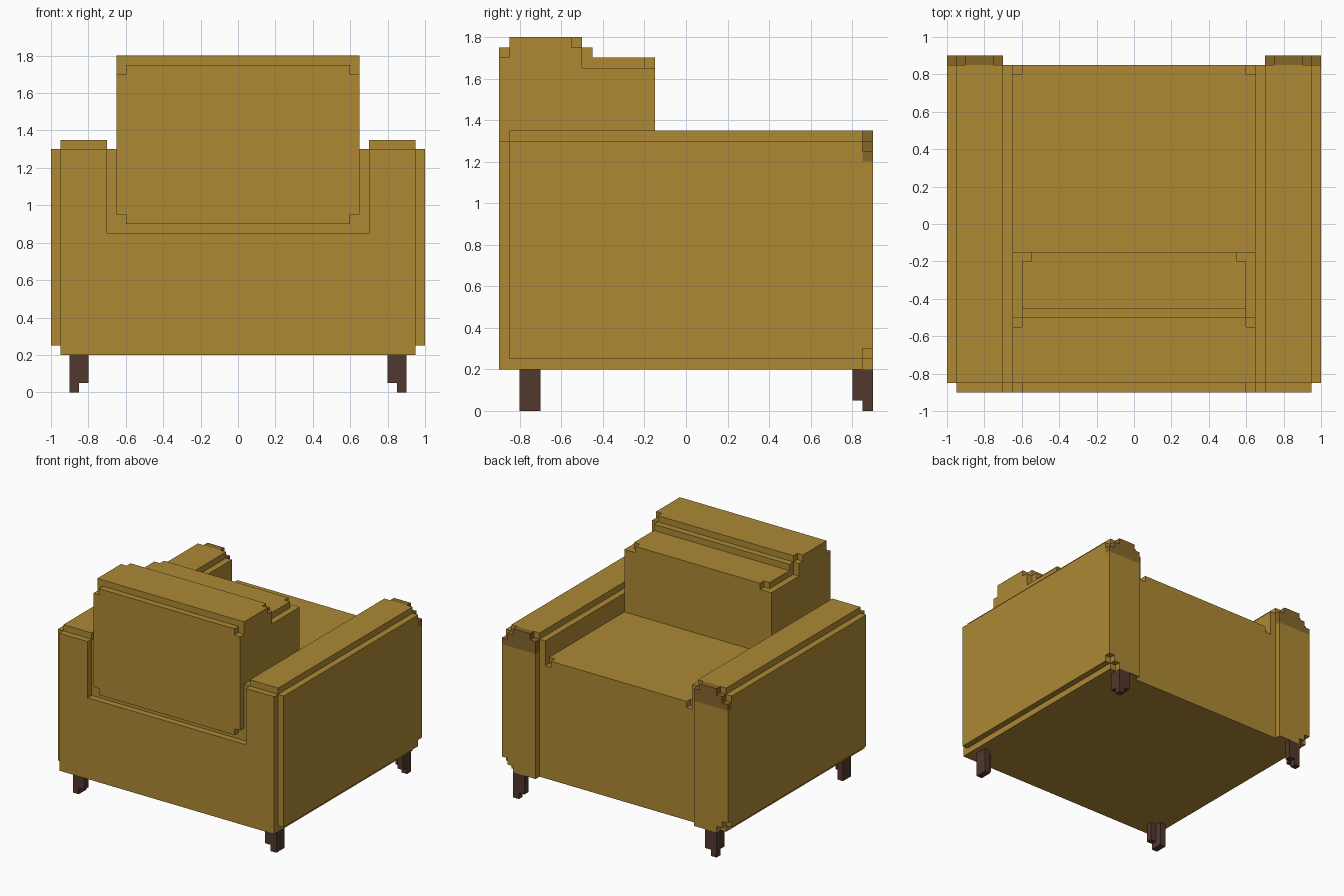
import bpy
import bmesh
import math

if "Cube" in bpy.data.objects:
    bpy.data.objects.remove(bpy.data.objects["Cube"])

U = 0.05  # block size; every part is laid out on this grid


def material(name, color):
    m = bpy.data.materials.new(name)
    m.diffuse_color = (*color, 1.0)
    m.use_nodes = True
    m.node_tree.nodes["Principled BSDF"].inputs["Base Color"].default_value = m.diffuse_color
    return m


GOLD = material("gold fabric", (0.417, 0.25, 0.034))
SHADE = material("dark gold trim", (0.24, 0.135, 0.024))
WOOD = material("dark wood", (0.084, 0.04, 0.026))


def block_range(a, b):
    return range(round(a / U), round(b / U))


def cells(x0, x1, y0, y1, z0, z1):
    return {(i, j, k) for i in block_range(x0, x1)
            for j in block_range(y0, y1) for k in block_range(z0, z1)}


def both(x0, x1, *rest):
    """A box and its mirror image across x = 0."""
    return cells(x0, x1, *rest) | cells(-x1, -x0, *rest)


def build(name, solid, mats, rule=None):
    """Skin a set of blocks, then merge the flat faces."""
    bm = bmesh.new()
    verts = {}

    def vert(p):
        if p not in verts:
            verts[p] = bm.verts.new([c * U for c in p])
        return verts[p]

    for c in solid:
        for axis in range(3):
            u, v = (axis + 1) % 3, (axis + 2) % 3
            for side in (0, 1):
                n = list(c)
                n[axis] += 2 * side - 1
                if tuple(n) in solid:
                    continue
                loop = []
                for du, dv in ((0, 0), (1, 0), (1, 1), (0, 1)):
                    p = list(c)
                    p[axis] += side
                    p[u] += du
                    p[v] += dv
                    loop.append(vert(tuple(p)))
                f = bm.faces.new(loop if side else loop[::-1])
                if rule and rule(f.calc_center_median()):
                    f.material_index = 1
    bmesh.ops.dissolve_limit(bm, angle_limit=math.radians(1), verts=bm.verts[:],
                             edges=bm.edges[:], delimit={'MATERIAL'})
    me = bpy.data.meshes.new(name)
    bm.to_mesh(me)
    bm.free()
    for m in mats:
        me.materials.append(m)
    ob = bpy.data.objects.new(name, me)
    bpy.context.collection.objects.link(ob)
    return ob


def mirror_set(solid, sx):
    return solid if sx > 0 else {(-i - 1, j, k) for i, j, k in solid}


# Base with the wider rear panel
base = cells(-.65, .65, -.85, .85, .2, .85) | cells(-.7, .7, -.9, -.85, .2, .85)
build("base", base, [GOLD])

# Seat with clipped front corners
seat = cells(-.65, .65, -.5, .85, .85, 1.15) - both(.6, .65, .8, .85, 1.1, 1.15)
build("seat", seat, [GOLD])

# Backrest with stepped rear edges and clipped corners
back = cells(-.65, .65, -.9, -.5, .85, 1.8)
back -= cells(-.65, .65, -.9, -.85, 1.75, 1.8)
back -= cells(-.65, .65, -.9, -.85, .85, .9)
back -= both(.6, .65, -.9, -.85, 1.7, 1.75)
back -= both(.6, .65, -.9, -.85, .9, .95)
back -= both(.6, .65, -.55, -.5, 1.75, 1.8)
build("backrest", back, [GOLD])

# Back cushion with stepped top
cushion = cells(-.65, .65, -.5, -.15, 1.15, 1.65)
cushion |= cells(-.6, .6, -.5, -.15, 1.65, 1.7)
cushion |= cells(-.6, .6, -.5, -.45, 1.7, 1.75)
cushion -= both(.55, .6, -.2, -.15, 1.65, 1.7)
build("back_cushion", cushion, [GOLD])

# Armrest: core, raised top, foot rail, rear panel and stepped front panel
arm = cells(.65, 1, -.85, .85, .25, 1.3)
arm |= cells(.7, .95, -.85, .85, 1.3, 1.35)
arm |= cells(.65, .95, -.85, .85, .2, .25)
arm |= cells(.7, .95, -.9, -.85, .2, 1.3)
for x0, x1, z0, z1 in ((.7, .75, .2, 1.3), (.75, .9, .2, 1.35),
                       (.9, .95, .25, 1.3), (.95, 1, .3, 1.25)):
    arm |= cells(x0, x1, .85, .9, z0, z1)

# Legs: inner corner notched, with a narrow foot
front_leg = cells(.85, .9, .8, .9, .05, .2) | cells(.8, .9, .85, .9, .05, .2)
front_leg |= cells(.85, .9, .85, .9, 0, .05)
back_leg = cells(.85, .9, -.8, -.7, 0, .2) | cells(.8, .9, -.8, -.75, .05, .2)

for side, sx in (("right", 1), ("left", -1)):
    build("armrest_" + side, mirror_set(arm, sx), [GOLD, SHADE],
          lambda c: c.y > .86 and c.z > 1.2)
    build("front_leg_" + side, mirror_set(front_leg, sx), [WOOD])
    build("back_leg_" + side, mirror_set(back_leg, sx), [WOOD])
